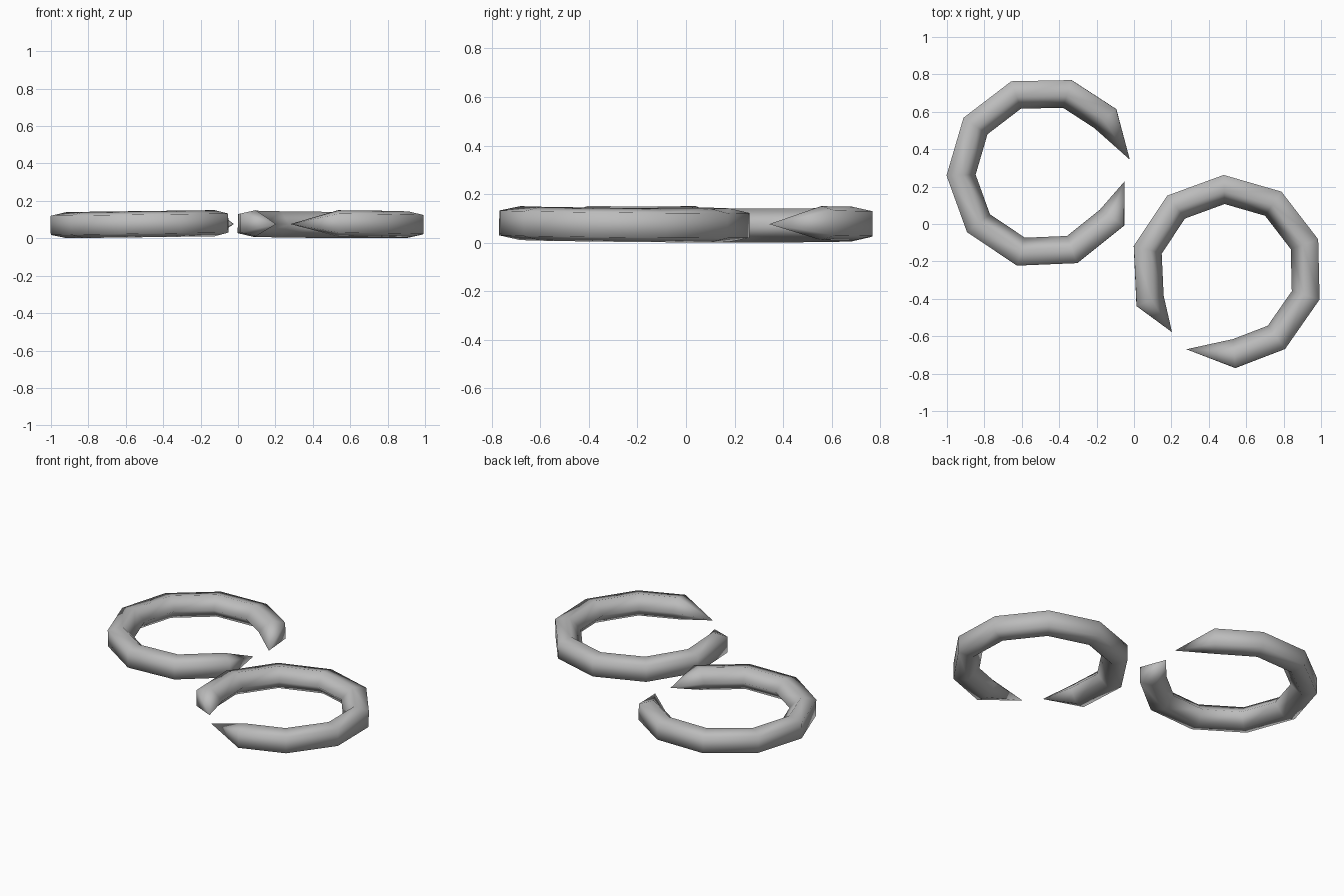
import bpy, bmesh
from math import cos, sin, radians
from mathutils import Matrix

cube = bpy.data.objects.get("Cube")
if cube:
    bpy.data.objects.remove(cube)

GREY = (0.5, 0.5, 0.5, 1)
mat = bpy.data.materials.new("plain grey")
mat.use_nodes = True
mat.diffuse_color = GREY
mat.node_tree.nodes["Principled BSDF"].inputs["Base Color"].default_value = GREY

# Five-sided tube section: (radius from the ring centre, height)
SECTION = [(0.517, -0.051), (0.517, 0.051), (0.43, 0.07), (0.362, 0), (0.43, -0.07)]
# Section angles round the ring, and the two pointed ends (radius, angle)
ANGLES = [41] + [73 + 36.25 * i for i in range(8)]
LONG_TIP, SHORT_TIP = (0.468, 8.4), (0.437, -6.2)


def polar(r, angle, z):
    a = radians(angle)
    return (r * cos(a), r * sin(a), z)


def open_ring(name, location, turn):
    bm = bmesh.new()
    loops = [[bm.verts.new(polar(r, a, z)) for r, z in SECTION] for a in ANGLES]
    n = len(SECTION)
    # Tube walls
    for a, b in zip(loops, loops[1:]):
        for i in range(n):
            j = (i + 1) % n
            bm.faces.new((a[i], a[j], b[j], b[i]))
    # Pointed ends
    for loop, tip in ((loops[0], LONG_TIP), (loops[-1], SHORT_TIP)):
        point = bm.verts.new(polar(*tip, -0.006))
        for i in range(n):
            bm.faces.new((loop[i], loop[(i + 1) % n], point))
    bmesh.ops.recalc_face_normals(bm, faces=bm.faces)
    # Slight lift towards the gap, then the turn
    bm.transform(Matrix.Rotation(radians(turn), 4, 'Z') @ Matrix.Rotation(-0.013, 4, 'Y'))
    for f in bm.faces:
        f.smooth = True
    mesh = bpy.data.meshes.new(name)
    bm.to_mesh(mesh)
    bm.free()
    mesh.materials.append(mat)
    ob = bpy.data.objects.new(name, mesh)
    ob.location = location
    bpy.context.collection.objects.link(ob)


open_ring("right_ring", (-0.485, 0.275, 0.076), 0)
open_ring("left_ring", (0.497, -0.255, 0.076), 234)
